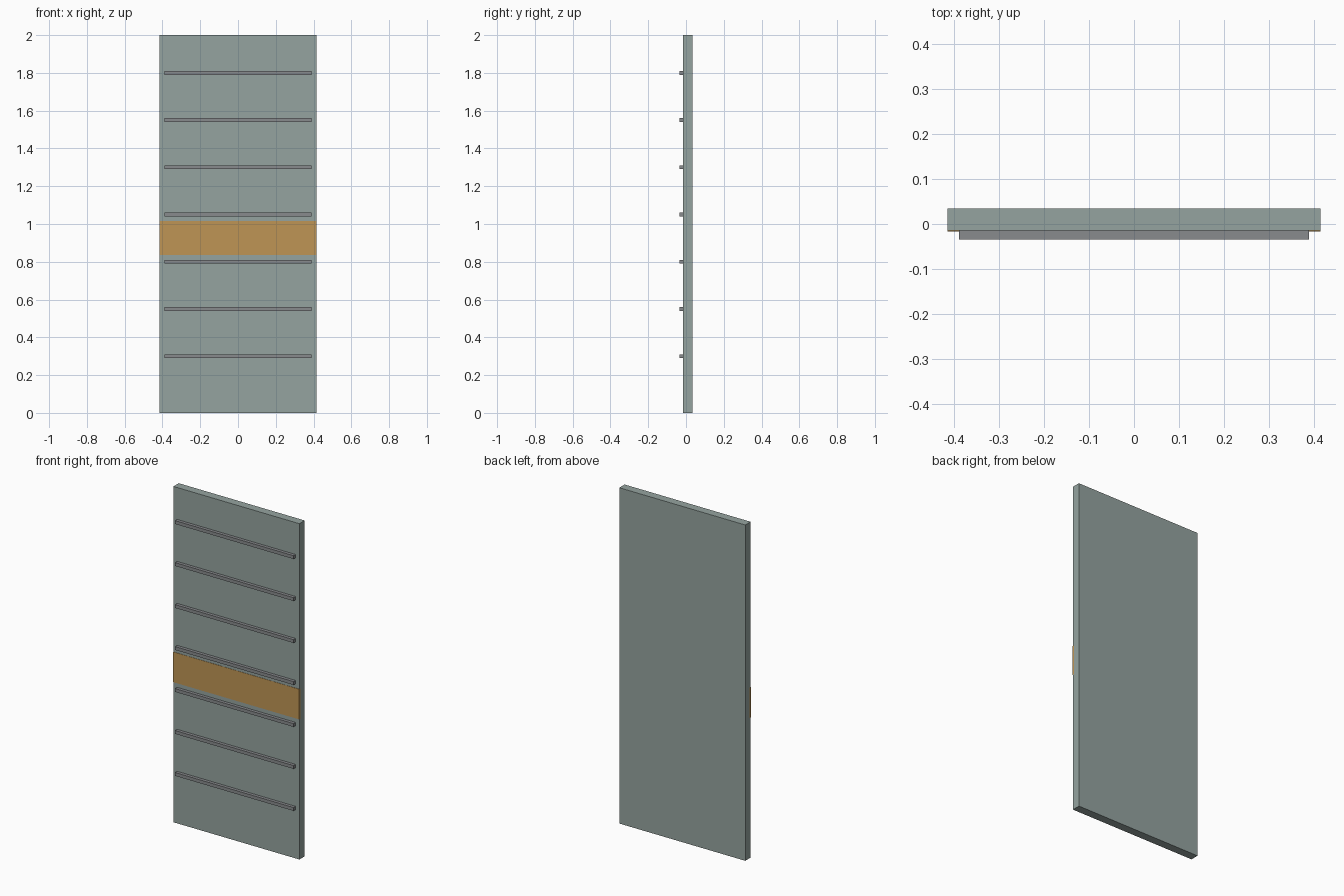
import bpy

if "Cube" in bpy.data.objects:
    bpy.data.objects.remove(bpy.data.objects["Cube"])


def material(name, rgb):
    m = bpy.data.materials.new(name)
    m.diffuse_color = (*rgb, 1)
    m.use_nodes = True
    m.node_tree.nodes["Principled BSDF"].inputs["Base Color"].default_value = m.diffuse_color
    return m


PANEL = material("grey_green", (0.30, 0.37, 0.35))
RAIL = material("dark_grey", (0.25, 0.26, 0.27))
BAND = material("ochre", (0.52, 0.30, 0.09))


def box(name, lo, hi, mat):
    bpy.ops.mesh.primitive_cube_add(
        size=1, location=[(a + b) / 2 for a, b in zip(lo, hi)])
    ob = bpy.context.object
    ob.name = name
    ob.scale = [b - a for a, b in zip(lo, hi)]
    bpy.ops.object.transform_apply(location=False, rotation=False, scale=True)
    ob.data.materials.append(mat)
    return ob


FRONT = -0.015  # front face of the panel

# Main slab
box("panel", (-0.415, FRONT, 0), (0.415, 0.035, 2), PANEL)

# Thin coloured stripe, just proud of the front face
box("colour_band", (-0.415, FRONT - 0.002, 0.835), (0.415, FRONT + 0.01, 1.015), BAND)

# Seven horizontal rails, each with three almost flush plates beneath
for i in range(7):
    z = 0.3 + 0.25 * i
    box(f"rail_{i + 1}", (-0.39, -0.034, z - 0.01), (0.39, FRONT + 0.002, z + 0.01), RAIL)
    for j, x in enumerate((-0.27, 0, 0.27)):
        box(f"plate_{i + 1}_{j + 1}", (x - 0.086, FRONT - 0.0006, z - 0.15),
            (x + 0.086, FRONT + 0.002, z - 0.015), PANEL)
